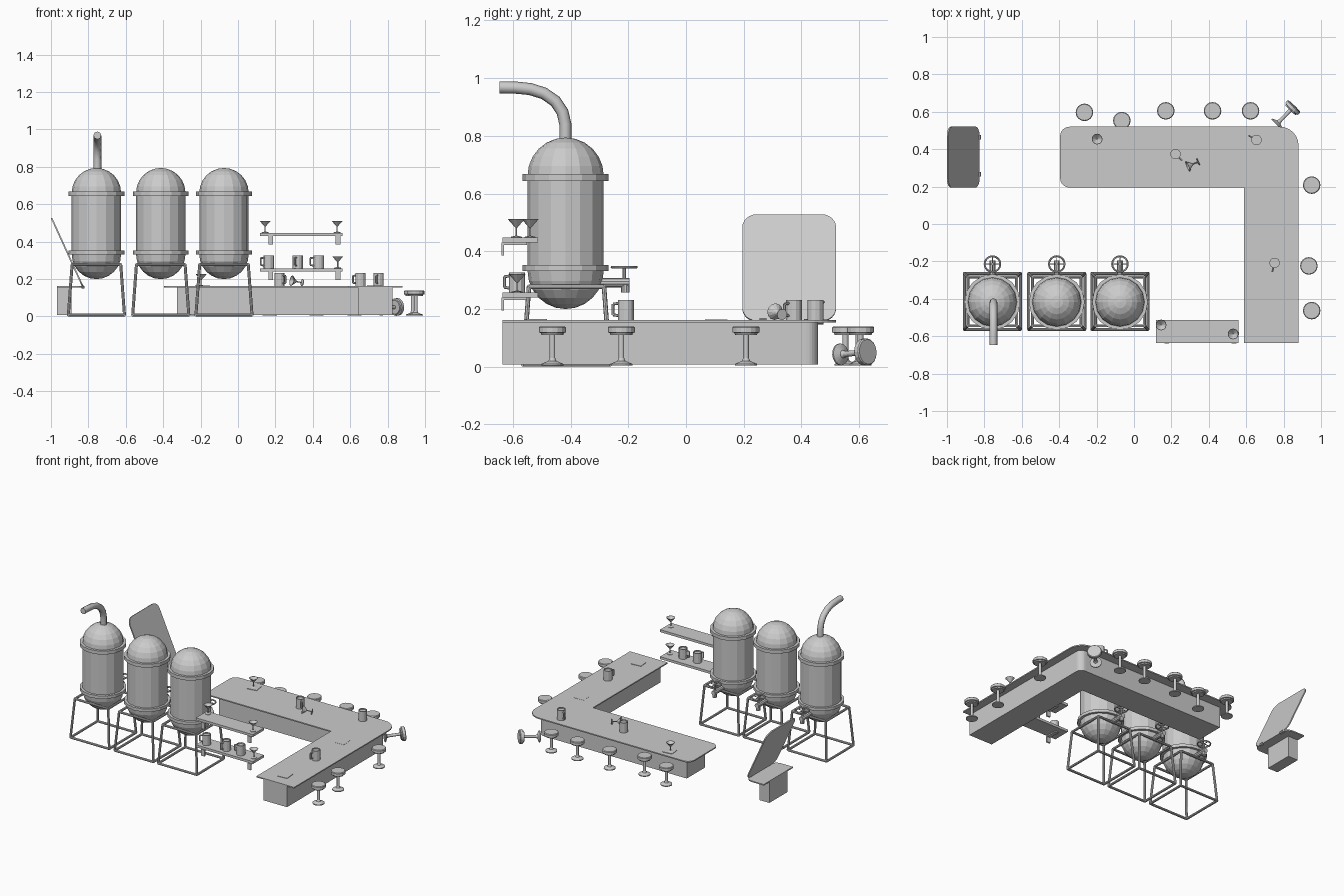
import bpy, bmesh
from math import sin, cos, pi, radians
from mathutils import Vector, Matrix

if "Cube" in bpy.data.objects:
    bpy.data.objects.remove(bpy.data.objects["Cube"])

grey = bpy.data.materials.new("plain grey")
grey.use_nodes = True
grey.diffuse_color = (0.6, 0.6, 0.6, 1)
grey.node_tree.nodes["Principled BSDF"].inputs["Base Color"].default_value = (0.6, 0.6, 0.6, 1)
made = []


def finish(name, bm, matrix=None):
    bmesh.ops.remove_doubles(bm, verts=bm.verts, dist=1e-5)
    bmesh.ops.recalc_face_normals(bm, faces=bm.faces)
    mesh = bpy.data.meshes.new(name)
    bm.to_mesh(mesh)
    bm.free()
    mesh.materials.append(grey)
    obj = bpy.data.objects.new(name, mesh)
    if matrix:
        obj.matrix_world = matrix
    bpy.context.collection.objects.link(obj)
    made.append(obj)
    return obj


def at(x, y, z=0.0, turn=0.0):
    return Matrix.Translation((x, y, z)) @ Matrix.Rotation(radians(turn), 4, "Z")


def add_box(bm, lo, hi):
    lo, hi = Vector(lo), Vector(hi)
    m = Matrix.Translation((lo + hi) / 2) @ Matrix.Diagonal((hi - lo).to_4d())
    bmesh.ops.create_cube(bm, size=1, matrix=m)


def add_rod(bm, a, b, r, sides=8):
    a, b = Vector(a), Vector(b)
    d = b - a
    m = Matrix.Translation((a + b) / 2) @ d.to_track_quat("Z", "Y").to_matrix().to_4x4()
    bmesh.ops.create_cone(bm, cap_ends=True, segments=sides, radius1=r, radius2=r,
                          depth=d.length, matrix=m)


def add_lathe(bm, profile, sides=16):
    pts = [bm.verts.new((r, 0, z)) for r, z in profile]
    edges = [bm.edges.new(pair) for pair in zip(pts, pts[1:])]
    bmesh.ops.spin(bm, geom=pts + edges, cent=(0, 0, 0), axis=(0, 0, 1),
                   angle=2 * pi, steps=sides)


def add_slab(bm, corners, z0, z1):
    """Extruded outline; each corner is x, y, rounding radius."""
    ring = []
    n = len(corners)
    for i, (x, y, r) in enumerate(corners):
        p = Vector((x, y))
        if r == 0:
            ring.append(p)
            continue
        u = (Vector(corners[i - 1][:2]) - p).normalized()
        v = (Vector(corners[(i + 1) % n][:2]) - p).normalized()
        c = p + (u + v) * r
        for k in range(7):
            t = k * pi / 12
            ring.append(c - v * r * cos(t) - u * r * sin(t))
    face = bm.faces.new([bm.verts.new((p.x, p.y, z0)) for p in ring])
    ext = bmesh.ops.extrude_face_region(bm, geom=[face])
    verts = [g for g in ext["geom"] if isinstance(g, bmesh.types.BMVert)]
    bmesh.ops.translate(bm, verts=verts, vec=(0, 0, z1 - z0))


def slab(name, corners, z0, z1, matrix=None):
    bm = bmesh.new()
    add_slab(bm, corners, z0, z1)
    return finish(name, bm, matrix)


def lathe(name, profile, matrix, sides=16):
    bm = bmesh.new()
    add_lathe(bm, profile, sides)
    return finish(name, bm, matrix)


# Bar counter
TOP = 0.162
slab("counter_top", [(-0.395, 0.195, 0.05), (0.587, 0.195, 0), (0.587, -0.635, 0),
                     (0.88, -0.635, 0), (0.88, 0.52, 0.1), (-0.395, 0.52, 0.05)], 0.154, TOP)
slab("counter_base", [(-0.326, 0.257, 0), (0.642, 0.257, 0), (0.642, -0.635, 0),
                      (0.825, -0.635, 0), (0.825, 0.457, 0.04), (-0.326, 0.457, 0)], 0.008, 0.154)

# Short counter with raised flap
slab("side_counter_top", [(-0.968, 0.195, 0), (-0.825, 0.195, 0.05),
                          (-0.825, 0.52, 0.05), (-0.968, 0.52, 0)], 0.154, TOP)
slab("side_counter_base", [(-0.968, 0.257, 0), (-0.89, 0.257, 0),
                           (-0.89, 0.457, 0), (-0.968, 0.457, 0)], 0.008, 0.154)
slab("counter_flap", [(0, 0.195, 0.05), (0.405, 0.195, 0.05), (0.405, 0.52, 0.05), (0, 0.52, 0.05)],
     -0.004, 0.004, at(-0.829, 0, 0.158) @ Matrix.Rotation(radians(-114.5), 4, "Y"))
bm = bmesh.new()
for y in (0.267, 0.465):
    add_rod(bm, (-0.829, y - 0.012, 0.157), (-0.829, y + 0.012, 0.157), 0.01)
finish("flap_hinges", bm)

# Brewing tanks
R, TY = 0.132, -0.417
dome = [(R * cos(i * pi / 12), R * sin(i * pi / 12)) for i in range(7)]
tank_profile = [(r, 0.332 - h) for r, h in reversed(dome)] + [(r, 0.662 + h) for r, h in dome]


def band(z0, z1):
    return [(R - 0.005, z0), (0.149, z0), (0.149, z1), (R - 0.005, z1), (R - 0.005, z0)]


for x in (-0.757, -0.413, -0.075):
    lathe("tank_body", tank_profile, at(x, TY))
    lathe("tank_lower_band", band(0.331, 0.352), at(x, TY))
    lathe("tank_upper_band", band(0.643, 0.667), at(x, TY))

    # Splayed stand
    bm = bmesh.new()
    quad = [(1, 1), (-1, 1), (-1, -1), (1, -1)]
    low = [Vector((a * 0.15, b * 0.15, 0.008)) for a, b in quad]
    high = [Vector((a * 0.13, b * 0.13, 0.277)) for a, b in quad]
    for i in range(4):
        add_rod(bm, low[i], high[i], 0.008)
        add_rod(bm, low[i - 1], low[i], 0.008)
        add_rod(bm, high[i - 1], high[i], 0.008)
    finish("tank_stand", bm, at(x, TY + 0.003))

    # Tap with hand wheel
    bm = bmesh.new()
    add_rod(bm, (0, 0.06, 0.291), (0, 0.222, 0.291), 0.016, 10)
    add_rod(bm, (0, 0.207, 0.291), (0, 0.207, 0.258), 0.015, 10)
    add_rod(bm, (0, 0.203, 0.29), (0, 0.203, 0.348), 0.006)
    for a in (0, pi / 2):
        d = Vector((cos(a), sin(a), 0)) * 0.042
        hub = Vector((0, 0.203, 0.345))
        add_rod(bm, hub - d, hub + d, 0.003, 6)
    finish("tank_tap", bm, at(x, TY))
    rim = [(0.042 + 0.005 * cos(k * pi / 3), 0.345 + 0.005 * sin(k * pi / 3)) for k in range(7)]
    lathe("tap_wheel", rim, at(x, TY + 0.203))

# Outlet pipe
curve = bpy.data.curves.new("outlet_pipe", "CURVE")
curve.dimensions = "3D"
curve.bevel_depth = 0.021
curve.bevel_resolution = 2
curve.use_fill_caps = True
path = [(-0.418, 0.77), (-0.418, 0.84), (-0.428, 0.883), (-0.453, 0.92),
        (-0.492, 0.947), (-0.54, 0.962), (-0.59, 0.967), (-0.646, 0.968)]
spline = curve.splines.new("POLY")
spline.points.add(len(path) - 1)
for p, (y, z) in zip(spline.points, path):
    p.co = (-0.752, y, z, 1)
pipe = bpy.data.objects.new("outlet_pipe", curve)
bpy.context.collection.objects.link(pipe)
curve.materials.append(grey)
made.append(pipe)

# Wall shelves with brackets
for z in (0.24, 0.43):
    bm = bmesh.new()
    add_box(bm, (0.117, -0.635, z), (0.56, -0.512, z + 0.017))
    for x in (0.175, 0.535):
        add_box(bm, (x - 0.013, -0.64, z - 0.045), (x + 0.013, -0.63, z))
        add_box(bm, (x - 0.013, -0.64, z - 0.008), (x + 0.013, -0.55, z))
    finish("shelf", bm)

# Bar stools
stool = [(0, 0.004), (0.038, 0.004), (0.038, 0.01), (0.014, 0.02), (0.01, 0.03), (0.01, 0.11),
         (0.038, 0.11), (0.04, 0.117), (0.047, 0.119), (0.047, 0.136), (0.043, 0.14), (0, 0.14)]
for x, y in [(-0.265, 0.597), (-0.065, 0.553), (0.17, 0.605), (0.42, 0.605), (0.623, 0.605),
             (0.95, 0.208), (0.935, -0.224), (0.95, -0.463)]:
    lathe("bar_stool", stool, at(x, y))
lathe("fallen_stool", stool, at(0.76, 0.53, 0.042, 46) @ Matrix.Rotation(radians(86), 4, "Y"))

# Cocktail glasses
glass = [(0, 0), (0.019, 0), (0.019, 0.003), (0.003, 0.007), (0.003, 0.034),
         (0.029, 0.064), (0.027, 0.064), (0, 0.038)]
for x, y, z in [(0.145, -0.54, 0.447), (0.53, -0.588, 0.447), (0.533, -0.585, 0.257),
                (-0.197, 0.454, TOP)]:
    lathe("cocktail_glass", glass, at(x, y, z), 12)
lathe("fallen_glass", glass, at(0.345, 0.333, TOP + 0.019, 203) @ Matrix.Rotation(radians(81), 4, "Y"), 12)

# Mugs
mug = [(0, 0), (0.028, 0), (0.028, 0.07), (0.024, 0.07), (0.024, 0.062), (0, 0.062)]
for x, y, z, turn in [(0.165, -0.585, 0.257, 200), (0.32, -0.585, 0.257, 250), (0.432, -0.585, 0.257, 180),
                      (0.222, 0.374, TOP, -45), (0.655, 0.449, TOP, 150), (0.752, -0.208, TOP, 255)]:
    bm = bmesh.new()
    add_lathe(bm, mug, 12)
    grip = [(0.025, 0.058), (0.046, 0.055), (0.046, 0.018), (0.025, 0.015)]
    for (r0, z0), (r1, z1) in zip(grip, grip[1:]):
        add_rod(bm, (r0, 0, z0), (r1, 0, z1), 0.005, 6)
    finish("mug", bm, at(x, y, z, turn))

# Napkins
for x, y, turn, h in [(-0.19, 0.45, 8, 0.003), (0.73, -0.52, 5, 0.003), (0.735, 0.105, 4, 0.001)]:
    bm = bmesh.new()
    add_box(bm, (-0.036, -0.036, 0), (0.036, 0.036, h))
    finish("napkin", bm, at(x, y, TOP, turn))

# Smooth curved parts, keep hard edges
for obj in bpy.context.view_layer.objects:
    obj.select_set(obj in made and obj.type == "MESH")
bpy.context.view_layer.objects.active = made[0]
bpy.ops.object.shade_smooth_by_angle(angle=radians(32))
